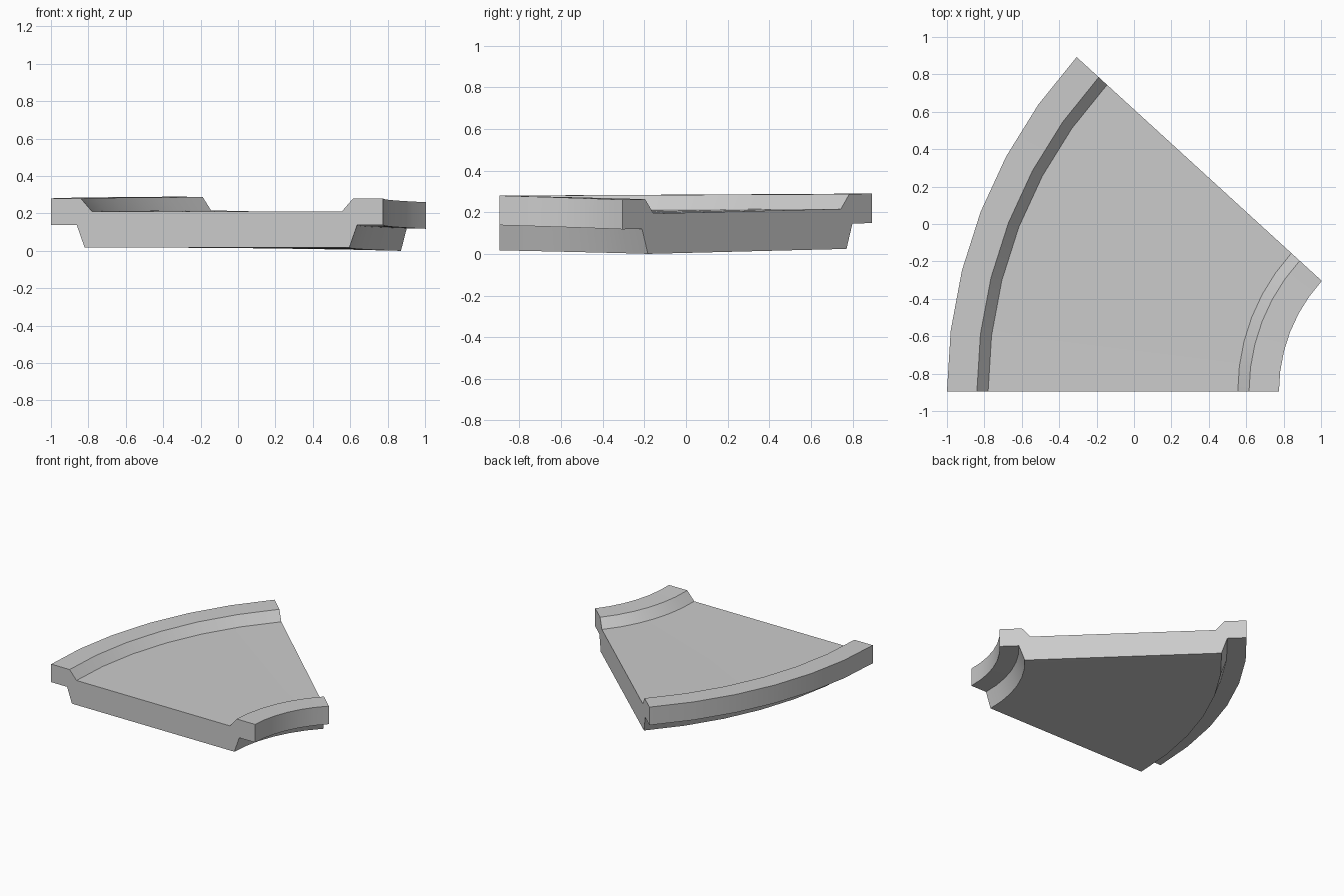
import bpy, bmesh, math

if "Cube" in bpy.data.objects:
    bpy.data.objects.remove(bpy.data.objects["Cube"])

# Cross-section of the channel at the front end: (x, z)
profile = [(-1, 0.28), (-0.84, 0.28), (-0.78, 0.21), (0.555, 0.21),
           (0.615, 0.28), (0.775, 0.28), (0.775, 0.138), (0.637, 0.138),
           (0.595, 0.017), (-0.82, 0.017), (-0.862, 0.138), (-1, 0.138)]

CX, CY = 1.651, -0.895       # centre of the bend
SWEEP = math.radians(42.4)   # angle of the bend
STEPS = 6


def section(bm, t):
    """One ring of the sweep; the bend gradually banks inwards."""
    a = SWEEP * t
    ring = []
    for x, z in profile:
        r = CX - x
        bank = t * (-0.02 + 0.03 * (r - 0.876) / 1.775)
        ring.append(bm.verts.new((CX - r * math.cos(a),
                                  CY + r * math.sin(a), z + bank)))
    return ring


# Sweep the profile around the bend and cap both ends
bm = bmesh.new()
rings = [section(bm, i / STEPS) for i in range(STEPS + 1)]
n = len(profile)
for a, b in zip(rings, rings[1:]):
    for i in range(n):
        j = (i + 1) % n
        bm.faces.new((a[i], a[j], b[j], b[i]))
bm.faces.new(rings[0])
bm.faces.new(rings[-1][::-1])
bmesh.ops.recalc_face_normals(bm, faces=bm.faces)

mesh = bpy.data.meshes.new("curved_track")
bm.to_mesh(mesh)
bm.free()
track = bpy.data.objects.new("curved_track", mesh)
bpy.context.collection.objects.link(track)

# Smooth along the curve, sharp at the profile edges
bpy.context.view_layer.objects.active = track
track.select_set(True)
bpy.ops.object.shade_smooth_by_angle(angle=math.radians(30))
